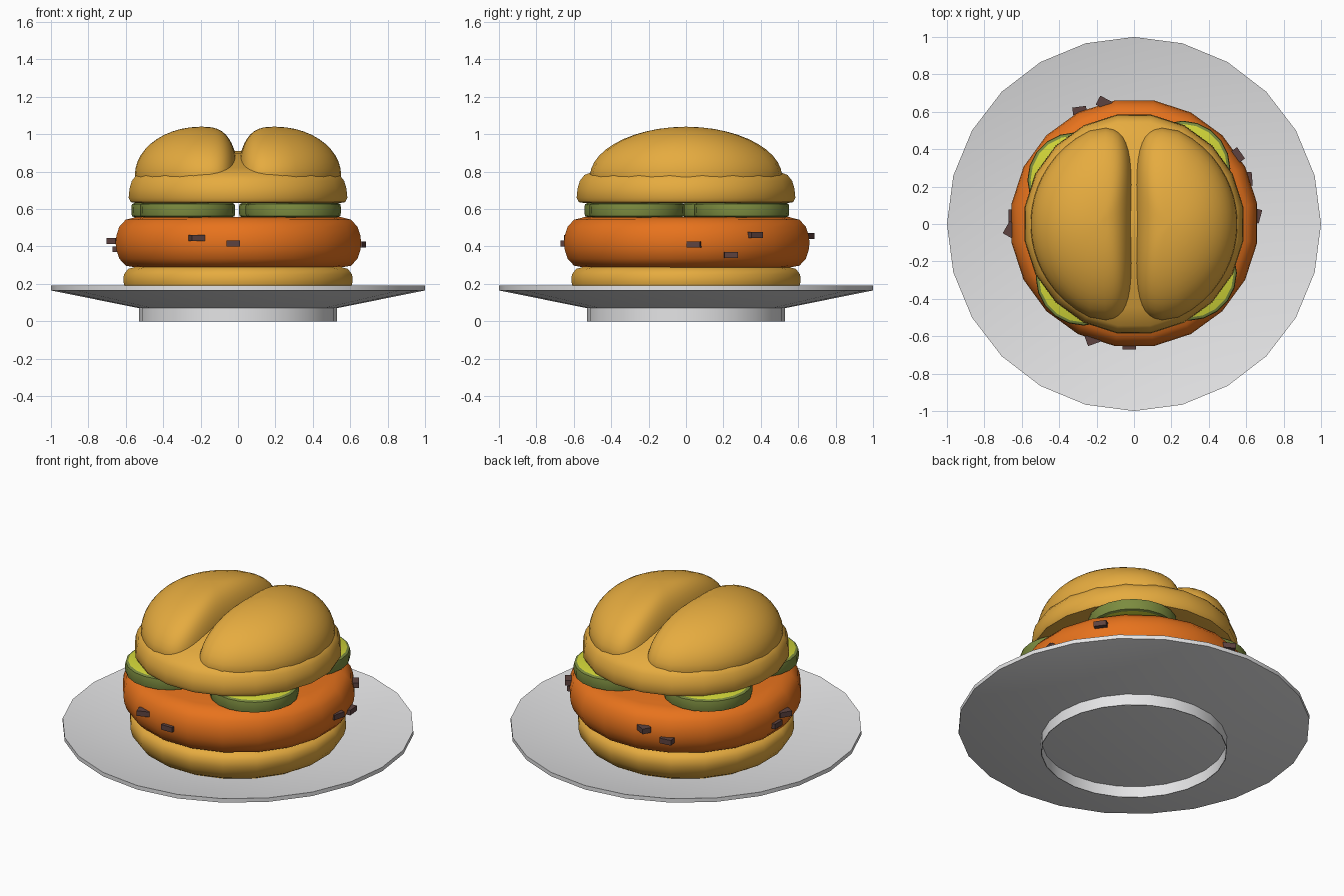
import bpy, math
from mathutils import Matrix, Vector

if "Cube" in bpy.data.objects:
    bpy.data.objects.remove(bpy.data.objects["Cube"])


def material(name, rgb):
    m = bpy.data.materials.new(name)
    m.diffuse_color = (*rgb, 1)
    m.use_nodes = True
    m.node_tree.nodes["Principled BSDF"].inputs["Base Color"].default_value = m.diffuse_color
    return m


WHITE = material("plate_white", (0.78, 0.78, 0.79))
BUN = material("toasted_bun", (0.79, 0.41, 0.05))
ORANGE = material("fried_orange", (0.80, 0.17, 0.012))
RIND = material("pickle_rind", (0.20, 0.26, 0.05))
FLESH = material("pickle_flesh", (0.64, 0.67, 0.04))
BROWN = material("crumb_brown", (0.11, 0.055, 0.05))


def build(name, verts, faces, mats, smooth=40):
    me = bpy.data.meshes.new(name)
    me.from_pydata(verts, [], faces)
    for m in mats:
        me.materials.append(m)
    ob = bpy.data.objects.new(name, me)
    bpy.context.collection.objects.link(ob)
    if smooth:
        bpy.ops.object.select_all(action='DESELECT')
        ob.select_set(True)
        bpy.context.view_layer.objects.active = ob
        bpy.ops.object.shade_smooth_by_angle(angle=math.radians(smooth))
    return ob


def skin(name, rings, mats, closed=False):
    """Join rings of points with quads; cap the ends or close the loop."""
    n, k = len(rings[0]), len(rings)
    faces = []
    for r in range(k if closed else k - 1):
        a, b = r * n, (r + 1) % k * n
        faces += [(a + i, a + (i + 1) % n, b + (i + 1) % n, b + i) for i in range(n)]
    if not closed:
        faces.append(tuple(reversed(range(n))))
        faces.append(tuple(range((k - 1) * n, k * n)))
    return build(name, [p for ring in rings for p in ring], faces, mats)


def lathe(name, profile, sides, mats, centre=(0, 0), turn=0.0, closed=False):
    angles = [math.tau * (i + turn) / sides for i in range(sides)]
    rings = [[(centre[0] + r * math.cos(a), centre[1] + r * math.sin(a), z)
              for a in angles] for r, z in profile]
    return skin(name, rings, mats, closed)


# plate with a thin foot ring
lathe("plate", [(0.53, 0.07), (1, 0.165), (1, 0.19), (0.56, 0.1)], 24, [WHITE])
lathe("plate_foot", [(0.526, 0), (0.53, 0), (0.53, 0.075), (0.526, 0.075)],
      24, [WHITE], closed=True)

# lower bun, fried patty and upper bun
lathe("bottom_bun", [(0.54, 0.1), (0.575, 0.122), (0.608, 0.165), (0.62, 0.21),
                     (0.618, 0.25), (0.595, 0.28), (0.55, 0.292)], 20, [BUN], turn=0.5)
lathe("patty", [(0.55, 0.287), (0.61, 0.297), (0.645, 0.335), (0.66, 0.38), (0.665, 0.42),
                (0.66, 0.46), (0.645, 0.505), (0.61, 0.543), (0.55, 0.558)],
      20, [ORANGE], centre=(0.002, 0.004), turn=0.5)
lathe("top_bun", [(0.55, 0.632), (0.58, 0.637), (0.592, 0.66), (0.587, 0.71), (0.575, 0.75),
                  (0.55, 0.782), (0.45, 0.82), (0.32, 0.86), (0.17, 0.897), (0.03, 0.91)],
      20, [BUN], turn=0.5)


# two puffy lobes of the upper bun, D-shaped in plan
def lobe_outline(a):
    c, s = math.cos(a), math.sin(a)
    if c >= 0:      # outer side follows a circle about the bun centre
        t = -0.2 * c + math.sqrt(0.305 - 0.04 * s * s)
        return t * c, t * s
    return -0.2 * abs(c) ** 0.55, math.copysign(0.515 * abs(s) ** 0.55, s)


outline = [lobe_outline(math.tau * (i + 0.5) / 40) for i in range(40)]
levels = [(0.98, 1, 0.73)]
for j in range(12):
    f = math.radians(89) * j / 11
    levels.append((math.cos(f), 1 - 0.03 * math.sin(f), 0.78 + 0.26 * math.sin(f)))
for side, label in ((1, "right"), (-1, "left")):
    # the inner side swells further than the outer one
    skin("bun_lobe_" + label,
         [[(side * (0.2 + x * (k if x > 0 else k ** 0.65)), side * y * k * ky, z)
           for x, y in outline] for k, ky, z in levels], [BUN])

# four pickle slices: green rind with paler cut faces
for i, spot in enumerate([(0.26, 0.297), (-0.315, 0.235), (-0.27, -0.288), (0.295, -0.262)]):
    slice_ = lathe(f"pickle_slice_{i + 1}",
                   [(0.238, 0.556), (0.252, 0.562), (0.255, 0.58), (0.255, 0.61),
                    (0.252, 0.626), (0.238, 0.633)], 20, [RIND, FLESH], centre=spot)
    for p in slice_.data.polygons:
        if abs(p.normal.z) > 0.98:
            p.material_index = 1

# crumbs stuck to the side of the patty: x, y, z, turn in degrees
crumbs = [(-0.22, -0.615, 0.445, 20), (-0.025, -0.645, 0.415, 0),
          (-0.66, -0.03, 0.43, 60), (-0.645, 0.04, 0.385, 90),
          (0.65, 0.045, 0.41, 75), (0.605, 0.24, 0.355, 95), (0.55, 0.365, 0.46, 125),
          (-0.29, 0.6, 0.40, 8), (-0.16, 0.645, 0.455, -28)]
half = Vector((0.037, 0.027, 0.016))
for i, (x, y, z, deg) in enumerate(crumbs):
    rot = Matrix.Rotation(math.radians(deg), 3, 'Z')
    corners = [rot @ Vector((sx * half.x, sy * half.y, sz * half.z)) + Vector((x, y, z))
               for sz in (-1, 1) for sx, sy in ((-1, -1), (1, -1), (1, 1), (-1, 1))]
    build(f"crumb_{i + 1}", corners,
          [(3, 2, 1, 0), (4, 5, 6, 7), (0, 1, 5, 4), (1, 2, 6, 5), (2, 3, 7, 6), (3, 0, 4, 7)],
          [BROWN], smooth=0)
